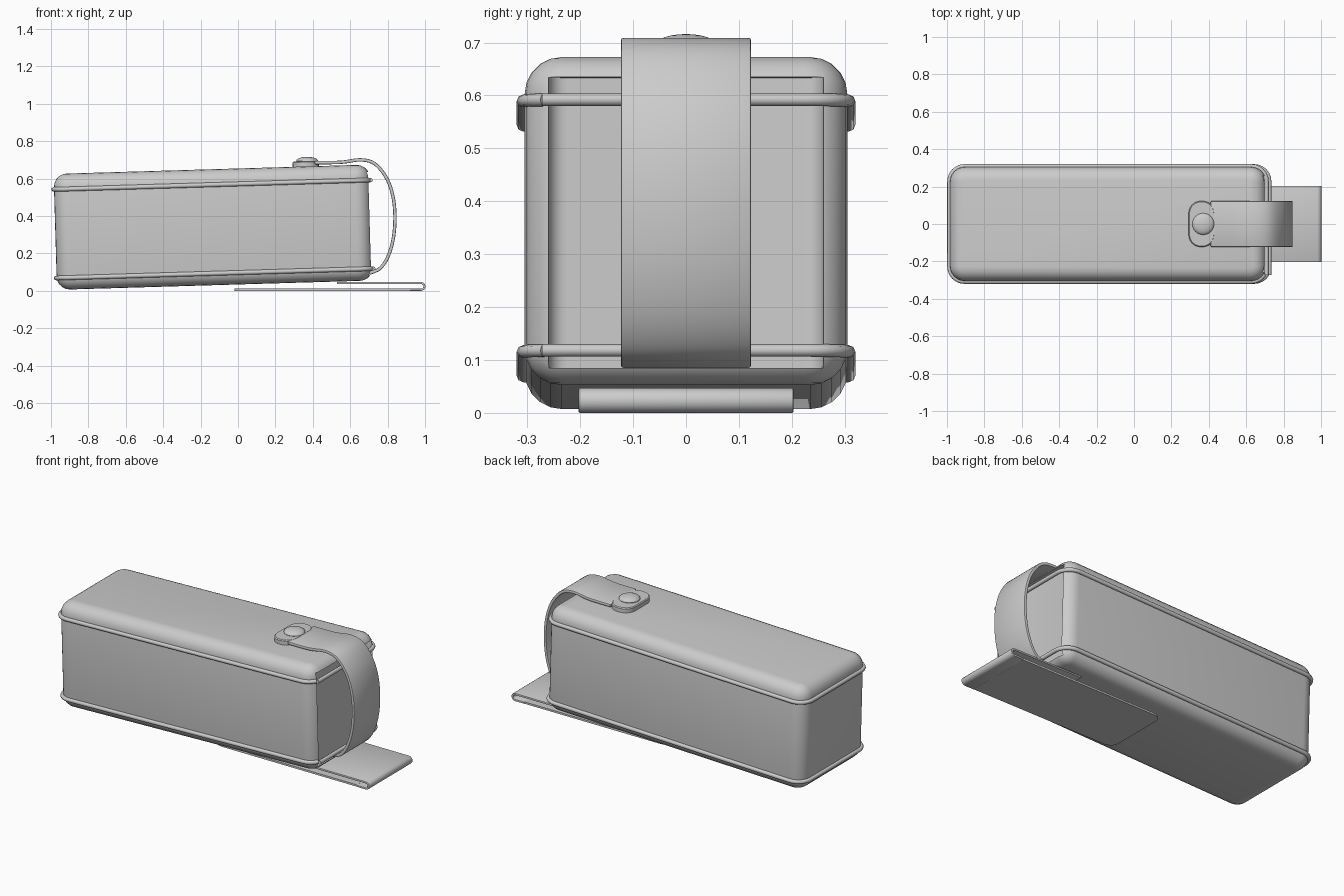
import bpy, bmesh
from math import sin, cos, pi, radians
from mathutils import Vector, Matrix

if "Cube" in bpy.data.objects:
    bpy.data.objects.remove(bpy.data.objects["Cube"])

L, W, H, R = 1.69, 0.61, 0.62, 0.08      # case size and corner radius
TILT = Matrix.Translation((-0.123, 0, 0.03)) @ Matrix.Rotation(radians(-1.7), 4, 'Y')


def rounded_rect(hx, hy, radii, n=6):
    pts = []
    for k, (sx, sy) in enumerate([(1, 1), (-1, 1), (-1, -1), (1, -1)]):
        r = radii[k]
        for i in range(n + 1):
            a = (k + i / n) * pi / 2
            pts.append((sx * (hx - r) + r * cos(a), sy * (hy - r) + r * sin(a)))
    return pts


def finish(name, bm, matrix=None):
    bmesh.ops.recalc_face_normals(bm, faces=bm.faces)
    me = bpy.data.meshes.new(name)
    bm.to_mesh(me)
    bm.free()
    ob = bpy.data.objects.new(name, me)
    bpy.context.collection.objects.link(ob)
    if matrix:
        ob.matrix_world = matrix
    return ob


def activate(ob):
    bpy.ops.object.select_all(action='DESELECT')
    ob.select_set(True)
    bpy.context.view_layer.objects.active = ob


def smooth(ob, angle=35):
    activate(ob)
    bpy.ops.object.shade_smooth_by_angle(angle=radians(angle))


def loft(name, rings, matrix=None):
    """Skin a stack of equal-length (outline, z) rings and cap both ends."""
    bm = bmesh.new()
    vs = [[bm.verts.new((x, y, z)) for x, y in pts] for pts, z in rings]
    n = len(vs[0])
    for a, b in zip(vs, vs[1:]):
        for i in range(n):
            bm.faces.new((a[i], a[(i + 1) % n], b[(i + 1) % n], b[i]))
    bm.faces.new(vs[0])
    bm.faces.new(vs[-1])
    return finish(name, bm, matrix)


def spline(pts, steps=5):
    p = [Vector(q) for q in pts]
    p = [2 * p[0] - p[1]] + p + [2 * p[-1] - p[-2]]
    out = []
    for a, b, c, d in zip(p, p[1:], p[2:], p[3:]):
        for i in range(steps):
            t = i / steps
            out.append(0.5 * (2 * b + (c - a) * t + (2 * a - 5 * b + 4 * c - d) * t * t
                              + (3 * b - a - 3 * c + d) * t ** 3))
    return out + [p[-2]]


def ribbon(name, path, half_width, thick, bevel):
    """Band following an (x, z) path, extruded along y."""
    bm = bmesh.new()
    rows = [[bm.verts.new((x, s * half_width, z)) for s in (-1, 1)] for x, z in path]
    for a, b in zip(rows, rows[1:]):
        bm.faces.new((a[0], a[1], b[1], b[0]))
    ob = finish(name, bm)
    sol = ob.modifiers.new("thickness", 'SOLIDIFY')
    sol.thickness, sol.offset = thick, 0
    bev = ob.modifiers.new("soft_edges", 'BEVEL')
    bev.width, bev.segments, bev.limit_method = bevel, 2, 'ANGLE'
    bev.angle_limit = radians(50)
    activate(ob)
    for m in ("thickness", "soft_edges"):
        bpy.ops.object.modifier_apply(modifier=m)
    smooth(ob, 40)
    return ob


# Case body: rounded shell with domed top and bottom rims
def case_ring(inset, z):
    return rounded_rect(L / 2 - inset, W / 2 - inset, [max(R - inset, 0.008)] * 4), z


rim = 0.07
arc = [(rim * (1 - cos(i * pi / 10)), rim * (1 - sin(i * pi / 10))) for i in range(6)]
rings = [case_ring(i, d) for i, d in reversed(arc)] + [case_ring(i, H - d) for i, d in arc]
body = loft("case_body", rings, TILT)

# Recessed opening at the right end
recess = loft("recess_cutter", [(rounded_rect(0.05, 0.26, [0.001, 0.035, 0.035, 0.001]), z)
                                for z in (0.03, 0.58)],
              TILT @ Matrix.Translation((L / 2, 0, 0)))
recess.hide_render = True
bpy.context.view_layer.update()
cut = body.modifiers.new("recess", 'BOOLEAN')
cut.operation, cut.object = 'DIFFERENCE', recess
activate(body)
bpy.ops.object.modifier_apply(modifier="recess")
bpy.data.objects.remove(recess)
smooth(body, 40)

# Piping round the case, left open at the front right corner
for name, z in (("lower_piping", 0.063), ("upper_piping", 0.537)):
    o = 0.003
    pts = rounded_rect(L / 2 + o, W / 2 + o, [R] * 4)
    pts = [(L / 2 + o, -0.272)] + pts[:-2]
    cu = bpy.data.curves.new(name, 'CURVE')
    cu.dimensions = '3D'
    cu.bevel_depth, cu.bevel_resolution, cu.use_fill_caps = 0.012, 2, True
    sp = cu.splines.new('POLY')
    sp.points.add(len(pts) - 1)
    for p, (x, y) in zip(sp.points, pts):
        p.co = (x, y, z, 1)
    ob = bpy.data.objects.new(name, cu)
    bpy.context.collection.objects.link(ob)
    ob.matrix_world = TILT

# Strap looping over the open end
ribbon("strap", spline([(0.41, 0.685), (0.55, 0.687), (0.655, 0.70), (0.73, 0.68), (0.79, 0.61),
                        (0.825, 0.52), (0.839, 0.41), (0.832, 0.29), (0.805, 0.19),
                        (0.765, 0.125), (0.72, 0.1), (0.69, 0.093)]), 0.123, 0.018, 0.005)

# Strap tab and snap button
tab = loft("strap_tab", [(rounded_rect(0.07 - i, 0.123 - i, [0.066 - i] * 4), z)
                         for i, z in ((0, -0.015), (0, 0.009), (0.005, 0.014))],
           Matrix.Translation((0.362, 0, 0.679)) @ Matrix.Rotation(radians(-1.7), 4, 'Y'))
smooth(tab, 40)
bm = bmesh.new()
bmesh.ops.create_uvsphere(bm, u_segments=24, v_segments=12, radius=1)
bmesh.ops.scale(bm, vec=(0.058, 0.058, 0.021), verts=bm.verts)
smooth(finish("snap_button", bm, Matrix.Translation((0.37, 0, 0.695))))

# Belt clip: long lower plate and folded-over upper plate
plate = loft("clip_plate", [([(x + 0.45, y) for x, y in
                              rounded_rect(0.47, 0.2, [0.001, 0.05, 0.05, 0.001])], z)
                            for z in (0, 0.011)])
smooth(plate)
fold = [(0.53, 0.041)]
fold += [(0.979 + 0.0178 * sin(i * pi / 8), 0.0233 + 0.0178 * cos(i * pi / 8)) for i in range(9)]
fold += [(0.919, 0.0055)]
ribbon("clip_fold", fold, 0.203, 0.011, 0.002)
